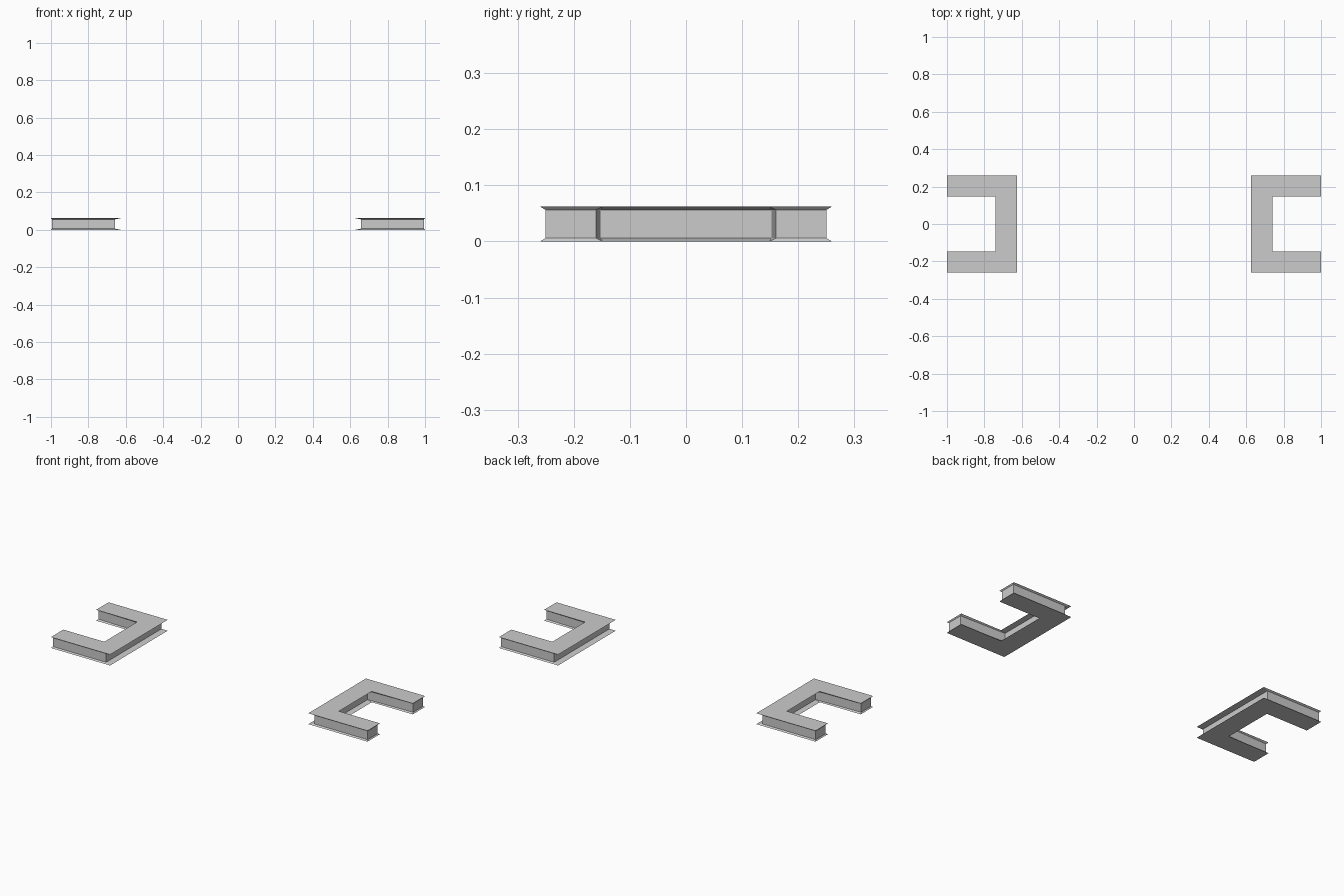
import bpy, bmesh

if "Cube" in bpy.data.objects:
    bpy.data.objects.remove(bpy.data.objects["Cube"])

# Half outlines (x, y) of the U, from the outer corner round to the inner corner
FLANGE = [(0.626, 0.26), (1.0, 0.26), (1.0, 0.148), (0.741, 0.148)]
WEB = [(0.658, 0.25), (0.994, 0.25), (0.994, 0.16), (0.712, 0.152)]


def outline(half):
    return half + [(x, -y) for x, y in reversed(half)]


def u_beam(name, side):
    bm = bmesh.new()
    # Wide flanges taper into the narrower web
    levels = [(FLANGE, 0.0), (WEB, 0.006), (WEB, 0.056), (FLANGE, 0.062)]
    rings = [[bm.verts.new((side * x, y, z)) for x, y in outline(half)]
             for half, z in levels]
    for low, high in zip(rings, rings[1:]):
        n = len(low)
        for i in range(n):
            j = (i + 1) % n
            bm.faces.new((low[i], low[j], high[j], high[i]))
    # Top and bottom faces: two legs and a crossbar
    for r in (rings[0], rings[-1]):
        for ids in ((0, 1, 2, 3), (0, 3, 4, 7), (4, 5, 6, 7)):
            bm.faces.new([r[i] for i in ids])
    bmesh.ops.recalc_face_normals(bm, faces=bm.faces)
    mesh = bpy.data.meshes.new(name)
    bm.to_mesh(mesh)
    bm.free()
    obj = bpy.data.objects.new(name, mesh)
    bpy.context.collection.objects.link(obj)


u_beam("right_u_beam", 1)
u_beam("left_u_beam", -1)
